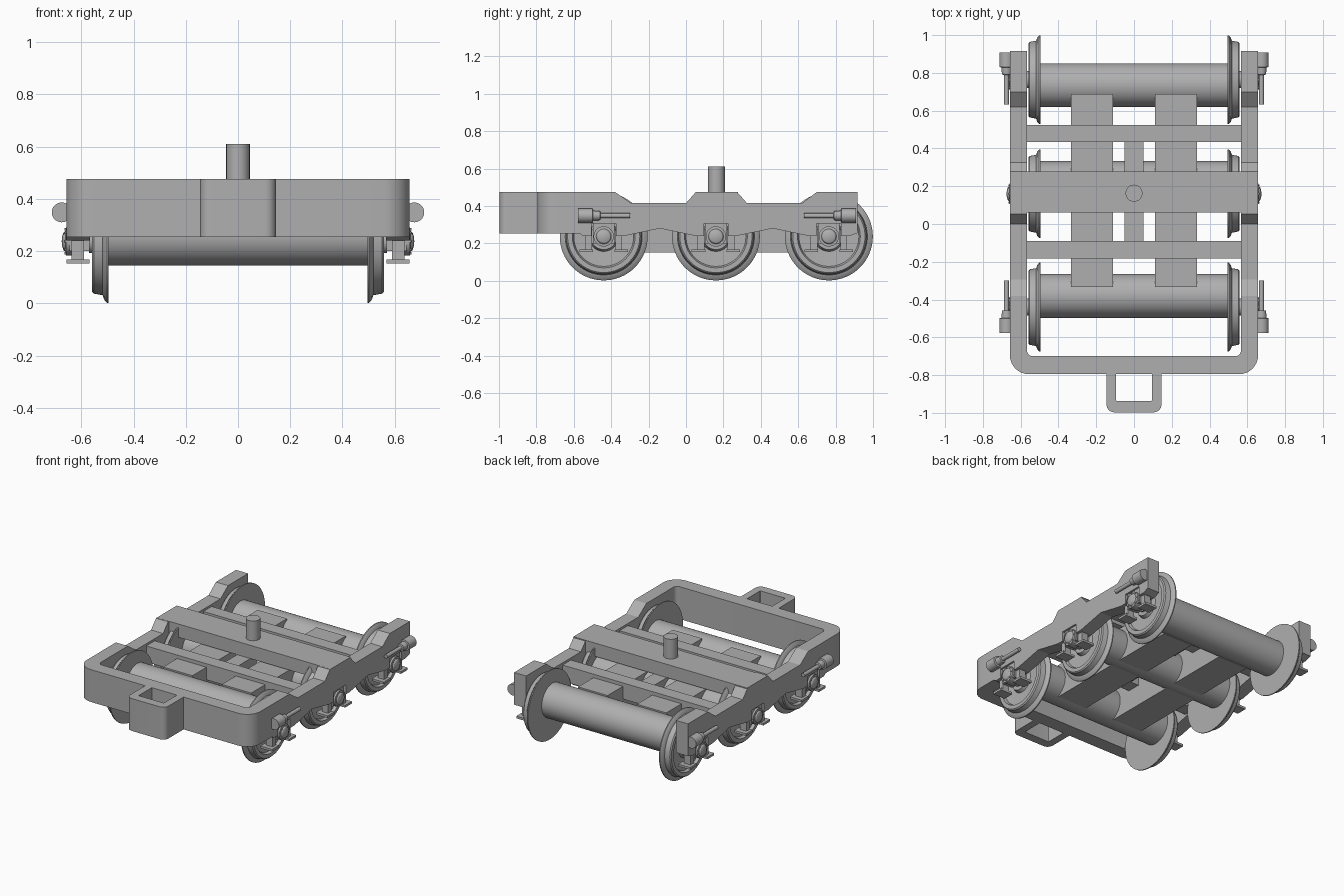
import bpy, bmesh, math
from mathutils import Matrix, Vector

if "Cube" in bpy.data.objects:
    bpy.data.objects.remove(bpy.data.objects["Cube"])

steel = bpy.data.materials.new("grey_steel")
steel.diffuse_color = (0.43, 0.43, 0.43, 1)
steel.use_nodes = True
steel.node_tree.nodes["Principled BSDF"].inputs["Base Color"].default_value = steel.diffuse_color
AXLES = (-0.44, 0.16, 0.764)
AXLE_Z = 0.237


def finish(name, bm, mirror=False, smooth=False):
    bmesh.ops.recalc_face_normals(bm, faces=bm.faces)
    me = bpy.data.meshes.new(name)
    bm.to_mesh(me)
    bm.free()
    ob = bpy.data.objects.new(name, me)
    bpy.context.collection.objects.link(ob)
    me.materials.append(steel)
    if smooth:
        bpy.ops.object.select_all(action='DESELECT')
        ob.select_set(True)
        bpy.context.view_layer.objects.active = ob
        bpy.ops.object.shade_smooth_by_angle(angle=math.radians(30))
    if mirror:
        ob.modifiers.new("Mirror", 'MIRROR').use_axis[0] = True
    return ob


def box(name, x, y, z, mirror=False):
    bm = bmesh.new()
    bmesh.ops.create_cube(bm, size=1)
    for v in bm.verts:
        v.co = [lo + (c + 0.5) * (hi - lo) for c, (lo, hi) in zip(v.co, (x, y, z))]
    return finish(name, bm, mirror)


def prism(name, pts, axis, lo, hi, mirror=False, smooth=False):
    """Extrude an outline: (y, z) along x, or (x, y) along z."""
    bm = bmesh.new()
    place = (lambda p: (lo, *p)) if axis == 'x' else (lambda p: (*p, lo))
    f = bm.faces.new([bm.verts.new(place(p)) for p in pts])
    new = bmesh.ops.extrude_face_region(bm, geom=[f])["geom"]
    d = Vector((hi - lo, 0, 0)) if axis == 'x' else Vector((0, 0, hi - lo))
    bmesh.ops.translate(bm, vec=d, verts=[g for g in new if isinstance(g, bmesh.types.BMVert)])
    return finish(name, bm, mirror, smooth)


def lathe(name, profile, axis, centre, mirror=False, n=48):
    """Spin (position along axis, radius) pairs; the radius is 0 at both ends."""
    bm = bmesh.new()
    vs = [bm.verts.new((r, 0, t)) for t, r in profile]
    es = [bm.edges.new(p) for p in zip(vs, vs[1:])]
    bmesh.ops.spin(bm, geom=vs + es, cent=(0, 0, 0), axis=(0, 0, 1),
                   angle=2 * math.pi, steps=n)
    bmesh.ops.remove_doubles(bm, verts=bm.verts, dist=1e-5)
    rot = {'x': Matrix.Rotation(math.pi / 2, 4, 'Y'),
           'y': Matrix.Rotation(-math.pi / 2, 4, 'X'), 'z': Matrix()}[axis]
    bmesh.ops.transform(bm, matrix=Matrix.Translation(centre) @ rot, verts=bm.verts)
    return finish(name, bm, mirror, True)


def rod(name, axis, centre, lo, hi, r, mirror=False, n=32):
    return lathe(name, [(lo, 0), (lo, r), (hi, r), (hi, 0)], axis, centre, mirror, n)


def u_shape(w_out, w_in, y_open, y_in, y_out, r_out, r_in):
    """Outline of a U open towards +y, with rounded corners."""
    def half(w, y, r):
        return [(w - r + r * math.cos(a), y + r - r * math.sin(a))
                for a in [i * math.pi / 16 for i in range(9)]]
    def full(w, y, r):
        h = half(w, y, r)
        return [(w, y_open)] + h + [(-a, b) for a, b in reversed(h)] + [(-w, y_open)]
    return full(w_out, y_out, r_out) + full(w_in, y_in, r_in)[::-1]


# Side frames with arched lower edge and axlebox notches
outline = [(-0.57, 0.475), (-0.38, 0.475), (-0.294, 0.415), (0.0, 0.415), (0.053, 0.475),
           (0.273, 0.475), (0.326, 0.415), (0.62, 0.415), (0.70, 0.475), (0.917, 0.475),
           (0.917, 0.255)]
for c in reversed(AXLES):
    outline += [(c + 0.11, 0.24), (c + 0.065, 0.24), (c + 0.065, 0.305),
                (c - 0.065, 0.305), (c - 0.065, 0.24), (c - 0.11, 0.24)]
    if c > -0.4:
        outline.append((c - 0.3, 0.28))
outline.append((-0.57, 0.254))
prism("side_frame", outline, 'x', 0.566, 0.657, mirror=True)

# Front end frame and coupling loop
prism("front_frame", u_shape(0.657, 0.566, -0.57, -0.70, -0.795, 0.1, 0.03),
      'z', 0.254, 0.475, smooth=True)
prism("coupling_loop", u_shape(0.145, 0.095, -0.79, -0.937, -0.997, 0.04, 0.005),
      'z', 0.254, 0.475, smooth=True)

# Bolster, pivot pin and cross members
box("bolster", (-0.657, 0.657), (0.062, 0.278), (0.385, 0.4755))
rod("pivot_pin", 'z', (0, 0.163, 0), 0.38, 0.61, 0.045)
box("rear_cross_beam", (-0.568, 0.568), (0.434, 0.524), (0.29, 0.40))
box("front_cross_beam", (-0.568, 0.568), (-0.182, -0.09), (0.29, 0.40))
box("centre_beam", (-0.05, 0.05), (-0.09, 0.434), (0.29, 0.385))
box("long_beam", (0.111, 0.333), (-0.333, 0.688), (0.15, 0.376), mirror=True)

# Wheelsets, motor casings, axleboxes and horn guides
WHEEL = [(0.495, 0), (0.495, 0.235), (0.502, 0.235), (0.513, 0.222), (0.518, 0.206),
         (0.552, 0.200), (0.559, 0.193), (0.559, 0.168), (0.540, 0.160),
         (0.535, 0.08), (0.558, 0.07), (0.558, 0)]
for c, motor_y in zip(AXLES, (-0.381, 0.217, 0.735)):
    at = (0, c, AXLE_Z)
    lathe("wheel", WHEEL, 'x', at, mirror=True, n=64)
    rod("axle", 'x', at, -0.57, 0.57, 0.045)
    rod("motor_casing", 'x', (0, motor_y, 0.26), -0.497, 0.497, 0.116, n=64)
    box("axlebox", (0.568, 0.645), (c - 0.058, c + 0.058), (0.20, 0.31), mirror=True)
    lathe("bearing_cap", [(0.60, 0), (0.60, 0.054), (0.658, 0.054), (0.660, 0.040),
                          (0.668, 0.034), (0.673, 0.020), (0.675, 0)], 'x', at, mirror=True)
    for i in range(8):
        a = i * math.pi / 4
        rod("cap_bolt", 'x', (0, c + 0.046 * math.cos(a), AXLE_Z + 0.046 * math.sin(a)),
            0.65, 0.664, 0.005, mirror=True, n=6)
    for s in (-1, 1):
        ys = sorted((c + s * 0.062, c + s * 0.098))
        box("horn_guide", (0.59, 0.637), ys, (0.16, 0.29), mirror=True)
        ys = sorted((c + s * 0.057, c + s * 0.13))
        box("horn_foot", (0.568, 0.657), ys, (0.153, 0.168), mirror=True)

# Brake cylinders at the four corners
for y, s in ((-0.577, 1), (0.909, -1)):
    prof = [(0, 0), (0, 0.038), (0.078, 0.038), (0.08, 0.027), (0.118, 0.024),
            (0.12, 0.013), (0.277, 0.013), (0.277, 0)]
    lathe("brake_cylinder", [(s * t, r) for t, r in prof], 'y', (0.675, y, 0.348),
          mirror=True, n=32)
